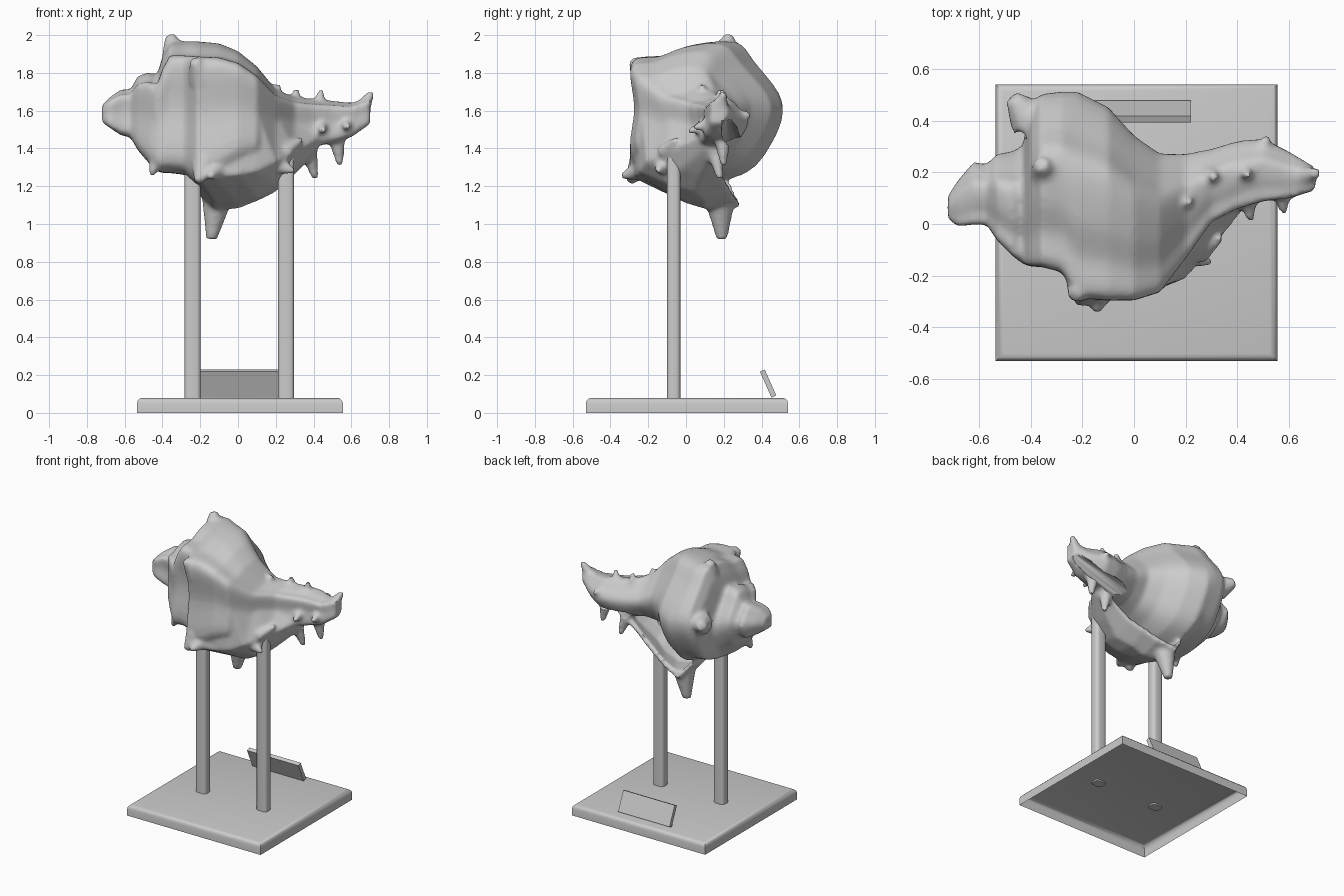
import bpy
import bmesh
import math
from mathutils import Vector

cube = bpy.data.objects.get("Cube")
if cube:
    bpy.data.objects.remove(cube, do_unlink=True)

grey = bpy.data.materials.new("plain_grey")
grey.use_nodes = True
grey.diffuse_color = (0.6, 0.6, 0.6, 1)
grey.node_tree.nodes["Principled BSDF"].inputs["Base Color"].default_value = (0.6, 0.6, 0.6, 1)


def make_object(name, bm):
    bmesh.ops.recalc_face_normals(bm, faces=bm.faces)
    mesh = bpy.data.meshes.new(name)
    bm.to_mesh(mesh)
    bm.free()
    mesh.materials.append(grey)
    ob = bpy.data.objects.new(name, mesh)
    bpy.context.collection.objects.link(ob)
    return ob


def activate(ob):
    bpy.ops.object.select_all(action='DESELECT')
    ob.select_set(True)
    bpy.context.view_layer.objects.active = ob


def loft(bm, rings):
    """Closed tube through rings of equal length, capped at both ends."""
    loops = [[bm.verts.new(p) for p in ring] for ring in rings]
    n = len(loops[0])
    for a, b in zip(loops, loops[1:]):
        for i in range(n):
            j = (i + 1) % n
            bm.faces.new((a[i], a[j], b[j], b[i]))
    bm.faces.new(loops[0])
    bm.faces.new(loops[-1][::-1])


def spline_ring(points, steps=5):
    """Closed smooth curve through the points."""
    n, out = len(points), []
    for i in range(n):
        p0, p1, p2, p3 = (Vector(points[(i + k - 1) % n]) for k in range(4))
        for s in range(steps):
            t = s / steps
            out.append(0.5 * (2 * p1 + (p2 - p0) * t + (2 * p0 - 5 * p1 + 4 * p2 - p3) * t * t
                              + (3 * p1 - p0 - 3 * p2 + p3) * t ** 3))
    return out


def cone(bm, base, tip, r, r_tip):
    base, tip = Vector(base), Vector(tip)
    axis = tip - base
    made = bmesh.ops.create_cone(bm, cap_ends=True, segments=10, radius1=r,
                                 radius2=r_tip, depth=axis.length)["verts"]
    turn = Vector((0, 0, 1)).rotation_difference(axis)
    for v in made:
        v.co = turn @ v.co + (base + tip) / 2


# Whorls: angular section stretched to extents (x, front, back, bottom, top)
profile = spline_ring([(-1, .72), (-.6, .82), (-.2, .97), (.3, 1), (.58, .7), (1, .1),
                       (.82, -.5), (.45, -.88), (-.3, -1), (-.98, -.85), (-.95, 0)])
stations = [
    (-.72, .02, .11, 1.54, 1.63), (-.68, -.01, .17, 1.51, 1.67), (-.62, 0, .24, 1.47, 1.71),
    (-.57, 0, .23, 1.46, 1.71), (-.53, -.06, .27, 1.39, 1.78), (-.47, -.12, .28, 1.32, 1.80),
    (-.43, -.15, .30, 1.28, 1.78), (-.40, -.16, .46, 1.27, 1.88), (-.36, -.16, .50, 1.27, 1.96),
    (-.28, -.18, .51, 1.26, 1.96), (-.22, -.28, .51, 1.21, 1.96), (-.1, -.29, .45, 1.25, 1.95),
    (0, -.29, .34, 1.32, 1.91), (.1, -.26, .27, 1.36, 1.83), (.2, -.13, .27, 1.40, 1.71),
    (.3, .01, .29, 1.40, 1.67), (.4, .06, .32, 1.41, 1.66), (.5, .09, .33, 1.43, 1.65),
    (.6, .10, .28, 1.46, 1.64), (.7, .13, .22, 1.53, 1.67)]
shell_bm = bmesh.new()
loft(shell_bm, [[(x, (y0 + y1) / 2 + u * (y1 - y0) / 2, (z0 + z1) / 2 + v * (z1 - z0) / 2)
                 for u, v in profile] for x, y0, y1, z0, z1 in stations])

# Flared lip: open sheet from the front wall, under the body, to a free back edge
lip = [
    (-.22, (-.26, 1.5), (-.28, 1.25), (-.02, 1.21), (.12, 1.17), (.24, 1.2)),
    (-.13, (-.26, 1.5), (-.29, 1.25), (0, 1.12), (.14, 1.07), (.29, 1.09)),
    (0, (-.27, 1.5), (-.27, 1.26), (0, 1.11), (.1, 1.08), (.26, 1.13)),
    (.1, (-.24, 1.6), (-.25, 1.28), (-.05, 1.14), (.1, 1.12), (.23, 1.18)),
    (.2, (-.09, 1.6), (-.21, 1.33), (-.09, 1.21), (.05, 1.17), (.2, 1.23)),
    (.3, (.03, 1.55), (-.1, 1.38), (-.03, 1.29), (.08, 1.26), (.19, 1.31)),
    (.42, (.08, 1.55), (.05, 1.45), (.09, 1.4), (.14, 1.38), (.2, 1.4))]
middle = Vector((.12, 1.48))
rings = []
for x, *pts in lip:
    outer = [Vector(p) for p in pts]
    inner = [p + (middle - p).normalized() * .045 for p in reversed(outer)]
    rings.append([(x, *p) for p in outer + inner])
loft(shell_bm, rings)

# Spines: base, tip, base radius
spines = [
    ((-.33, .2, 1.88), (-.36, .23, 2.0), .08),
    ((-.19, -.22, 1.78), (-.23, -.28, 1.87), .08),
    ((-.4, .4, 1.62), (-.47, .49, 1.65), .09),
    ((-.18, -.24, 1.32), (-.21, -.3, 1.22), .07),
    ((-.12, -.26, 1.28), (-.15, -.34, 1.25), .05),
    ((-.11, .18, 1.14), (-.14, .19, .92), .085),
    ((-.42, -.08, 1.36), (-.46, -.11, 1.26), .05),
    ((.18, .1, 1.66), (.22, .08, 1.74), .04),
    ((.3, .19, 1.63), (.31, .18, 1.72), .04),
    ((.43, .2, 1.62), (.44, .19, 1.71), .04),
    ((.65, .18, 1.6), (.71, .2, 1.7), .05),
    ((.44, .11, 1.52), (.45, .01, 1.49), .04),
    ((.57, .13, 1.53), (.58, .04, 1.51), .04),
    ((.52, .19, 1.47), (.54, .2, 1.31), .05),
    ((.37, .15, 1.4), (.41, .18, 1.24), .05),
    ((.25, -.12, 1.38), (.34, -.05, 1.45), .04),
    ((.24, -.13, 1.3), (.3, -.15, 1.28), .04),
    ((.49, .28, 1.57), (.52, .34, 1.58), .04)]
for base, tip, r in spines:
    cone(shell_bm, base, tip, r, r * .35)
shell = make_object("sea_shell", shell_bm)

# Fuse the pieces, then cut the canal groove
activate(shell)
mod = shell.modifiers.new("fuse", 'REMESH')
mod.mode, mod.voxel_size = 'VOXEL', .014
bpy.ops.object.modifier_apply(modifier=mod.name)
groove_bm = bmesh.new()
cone(groove_bm, (.12, .25, 1.33), (.76, .225, 1.54), .075, .035)
groove = make_object("canal_cutter", groove_bm)
groove.hide_render = True
mod = shell.modifiers.new("groove", 'BOOLEAN')
mod.operation, mod.object, mod.solver = 'DIFFERENCE', groove, 'EXACT'
bpy.ops.object.modifier_apply(modifier=mod.name)
bpy.data.objects.remove(groove, do_unlink=True)
mod = shell.modifiers.new("soften", 'SMOOTH')
mod.factor, mod.iterations = .5, 5
bpy.ops.object.modifier_apply(modifier=mod.name)
bpy.ops.object.shade_smooth_by_angle(angle=math.radians(50))


def box(name, centre, size, bevel=0, tilt=0, tray=False):
    """Block with rounded edges; a tray is rounded at the top and open below."""
    bm = bmesh.new()
    bmesh.ops.create_cube(bm, size=1)
    for v in bm.verts:
        v.co = Vector(a * b for a, b in zip(v.co, size))
    if bevel:
        if tray:
            edges = [e for e in bm.edges if all(v.co.z > 0 for v in e.verts)]
        else:
            edges = [e for e in bm.edges if abs(e.verts[0].co.z - e.verts[1].co.z) > bevel]
        bmesh.ops.bevel(bm, geom=edges, offset=bevel, segments=3, profile=.5, affect='EDGES')
    if tray:
        bm.normal_update()
        bmesh.ops.delete(bm, geom=[f for f in bm.faces if f.normal.z < -.9], context='FACES')
    ob = make_object(name, bm)
    ob.location = centre
    ob.rotation_euler.x = tilt
    activate(ob)
    bpy.ops.object.shade_smooth_by_angle(angle=math.radians(40))


# Stand: hollow base, two posts, tilted label plate at the back
box("base", (.01, .005, .04), (1.09, 1.07, .08), .03, tray=True)
for name, x in (("right_post", -.24), ("left_post", .255)):
    box(name, (x, -.065, .725), (.085, .07, 1.31), .022)
box("label_plate", (.01, .435, .155), (.42, .028, .15), 0, math.radians(24))
